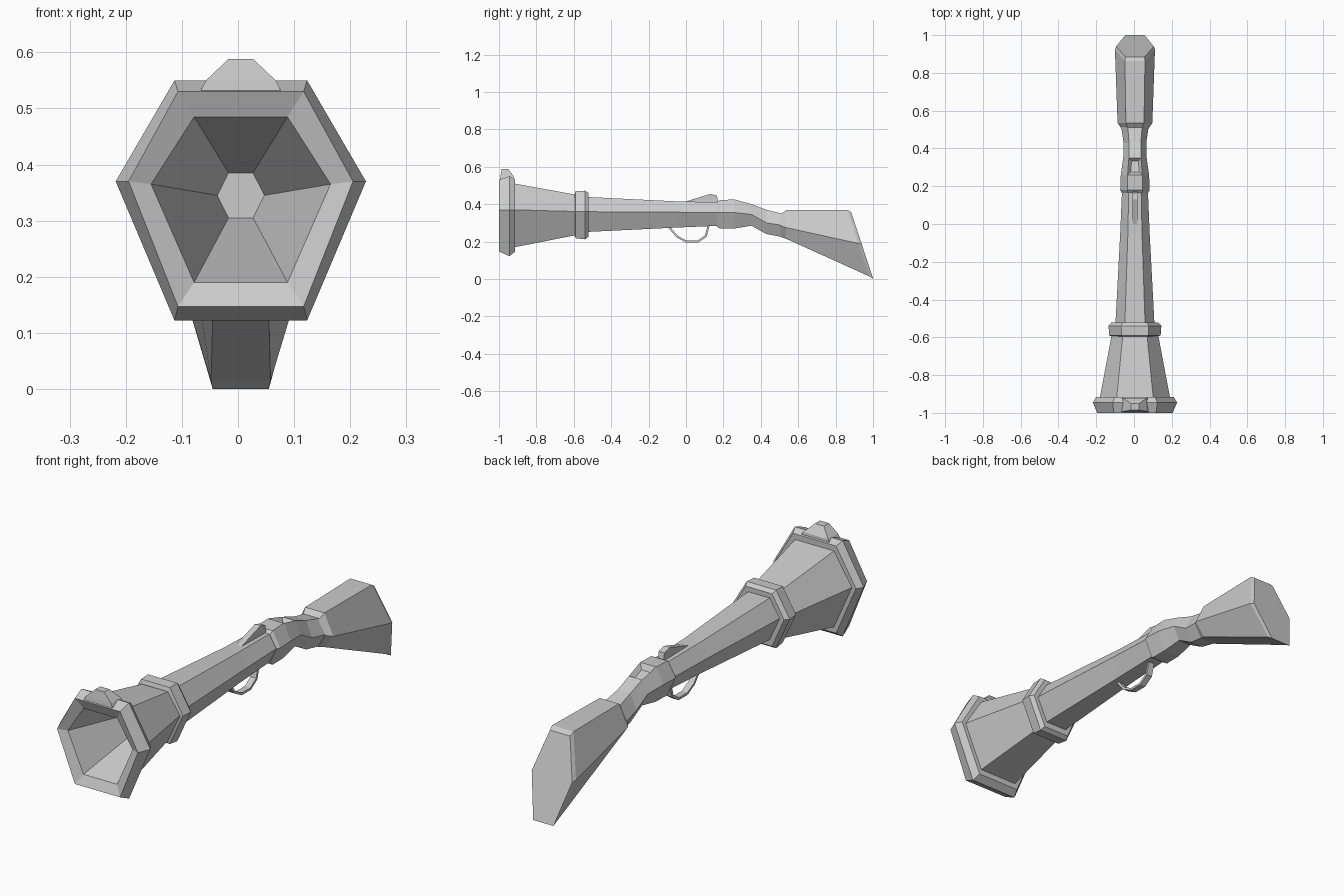
import bpy
import bmesh

cube = bpy.data.objects.get("Cube")
if cube:
    bpy.data.objects.remove(cube)

CENTRE_X = 0.005

grey = bpy.data.materials.new("plain_grey")
grey.use_nodes = True
grey.diffuse_color = (0.6, 0.6, 0.6, 1)
grey.node_tree.nodes["Principled BSDF"].inputs["Base Color"].default_value = grey.diffuse_color


def hexagon(y, width, top, middle, bottom, flat=0.52, lean=0.0):
    """Six-sided section; lean tilts the section so its foot moves back."""
    outline = [(width, middle), (width * flat, top), (-width * flat, top),
               (-width, middle), (-width * flat, bottom), (width * flat, bottom)]
    return [(x + CENTRE_X, y + lean * (middle - z), z) for x, z in outline]


def loft(name, rings, slot=None):
    """Skin a chain of sections; slot names a segment whose top face is recessed."""
    bm = bmesh.new()
    loops = [[bm.verts.new(p) for p in ring] for ring in rings]
    count = len(loops[0])
    recessed = None
    for i, (a, b) in enumerate(zip(loops, loops[1:])):
        for k in range(count):
            n = (k + 1) % count
            face = bm.faces.new((a[k], a[n], b[n], b[k]))
            if i == slot and k == 1:
                recessed = face
    bm.faces.new(loops[0])
    bm.faces.new(loops[-1])
    bmesh.ops.recalc_face_normals(bm, faces=bm.faces[:])
    if recessed:
        bmesh.ops.inset_region(bm, faces=[recessed], thickness=0.022)
        bmesh.ops.translate(bm, verts=recessed.verts[:], vec=(0, 0, -0.02))
    mesh = bpy.data.meshes.new(name)
    bm.to_mesh(mesh)
    bm.free()
    mesh.materials.append(grey)
    obj = bpy.data.objects.new(name, mesh)
    bpy.context.collection.objects.link(obj)
    return obj


def rectangle(half_width, front, back, z):
    return [(CENTRE_X + s * half_width, y, z)
            for s, y in ((-1, front), (1, front), (1, back), (-1, back))]


# Flared muzzle: bore, thick rim and outer bell in one skin
loft("muzzle_bell", [
    hexagon(-0.6, 0.042, 0.385, 0.345, 0.305),
    hexagon(-0.98, 0.16, 0.485, 0.365, 0.19),
    hexagon(-1.0, 0.2, 0.53, 0.37, 0.147, 0.56),
    hexagon(-0.945, 0.223, 0.55, 0.37, 0.122, 0.53),
    hexagon(-0.915, 0.205, 0.535, 0.37, 0.145),
    hexagon(-0.915, 0.185, 0.51, 0.37, 0.17),
    hexagon(-0.56, 0.118, 0.445, 0.36, 0.24),
])

# Raised band between bell and barrel
loft("collar", [
    hexagon(-0.595, 0.12, 0.455, 0.36, 0.235),
    hexagon(-0.59, 0.136, 0.47, 0.36, 0.218),
    hexagon(-0.54, 0.14, 0.472, 0.36, 0.212),
    hexagon(-0.522, 0.125, 0.46, 0.36, 0.225),
])

# Tapering barrel
loft("barrel", [
    hexagon(-0.56, 0.105, 0.44, 0.36, 0.25),
    hexagon(-0.05, 0.078, 0.415, 0.357, 0.275, 0.48),
    hexagon(0.19, 0.068, 0.41, 0.355, 0.285, 0.48),
])

# Receiver and narrow wrist, with a recessed slot on top
loft("receiver", [
    hexagon(0.165, 0.07, 0.41, 0.355, 0.28),
    hexagon(0.18, 0.078, 0.422, 0.355, 0.27),
    hexagon(0.26, 0.075, 0.425, 0.355, 0.27),
    hexagon(0.35, 0.062, 0.4, 0.345, 0.285),
    hexagon(0.43, 0.06, 0.37, 0.3, 0.24),
    hexagon(0.53, 0.075, 0.345, 0.285, 0.222),
], slot=2)

# Shoulder stock with a slanted, bevelled butt
loft("stock", [
    hexagon(0.505, 0.072, 0.345, 0.285, 0.225),
    hexagon(0.535, 0.092, 0.368, 0.275, 0.215),
    hexagon(0.922, 0.106, 0.37, 0.19, 0.014, 0.5, 0.33),
    hexagon(0.94, 0.1, 0.357, 0.185, 0.0, 0.5, 0.33),
])

# Sights
loft("front_sight", [
    rectangle(0.075, -0.995, -0.92, 0.525),
    rectangle(0.062, -0.992, -0.922, 0.55),
    rectangle(0.022, -0.985, -0.95, 0.588),
])
rear_profile = [(-0.03, 0.405), (0.13, 0.455), (0.165, 0.445), (0.175, 0.4)]
loft("rear_sight", [[(CENTRE_X + x, y, z) for y, z in rear_profile]
                    for x in (-0.014, 0.014)])

# Trigger guard: a thin strip bent along a path
guard_path = [(-0.1, 0.28), (-0.05, 0.222), (0.0, 0.195),
              (0.065, 0.195), (0.11, 0.225), (0.128, 0.29)]
guard_rings = []
for y, z in guard_path:
    inner_y, inner_z = y + (0.02 - y) * 0.1, z + (0.3 - z) * 0.1
    guard_rings.append([(CENTRE_X - 0.014, y, z), (CENTRE_X + 0.014, y, z),
                        (CENTRE_X + 0.014, inner_y, inner_z),
                        (CENTRE_X - 0.014, inner_y, inner_z)])
loft("trigger_guard", guard_rings)
